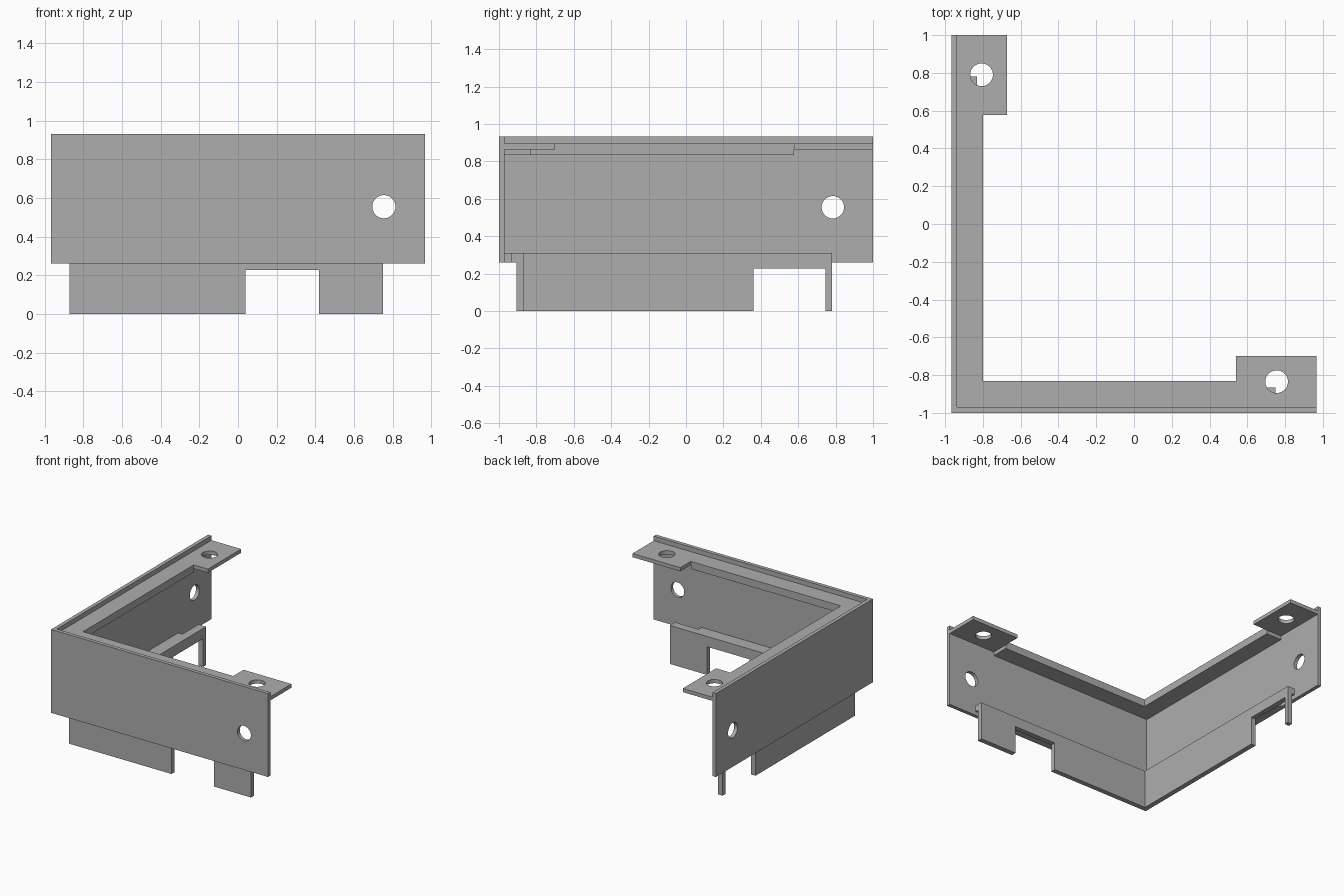
import bpy
import bmesh
from math import radians
from mathutils import Matrix, Vector

cube = bpy.data.objects.get("Cube")
if cube:
    bpy.data.objects.remove(cube, do_unlink=True)

grey = bpy.data.materials.new("plain grey")
grey.use_nodes = True
colour = (0.42, 0.42, 0.42, 1)
grey.diffuse_color = colour
grey.node_tree.nodes["Principled BSDF"].inputs["Base Color"].default_value = colour

# Outer extents of the corner
LEFT, RIGHT, FRONT, BACK = -0.967, 0.967, -1.0, 1.0
WALL, RIM, LEDGE_TOP = 0.03, 0.932, 0.895
SKIRT_X, SKIRT_Y = 0.75, 0.78
TAB_X, TAB_Y = 0.54, 0.577
HOLE = 0.06


def finish(name, bm):
    bmesh.ops.recalc_face_normals(bm, faces=bm.faces)
    mesh = bpy.data.meshes.new(name)
    bm.to_mesh(mesh)
    bm.free()
    obj = bpy.data.objects.new(name, mesh)
    mesh.materials.append(grey)
    bpy.context.collection.objects.link(obj)
    return obj


def prism(name, outline, z0, z1):
    """Extrude a plan outline from z0 up to z1."""
    bm = bmesh.new()
    face = bm.faces.new([bm.verts.new((x, y, z0)) for x, y in outline])
    top = bmesh.ops.extrude_face_region(bm, geom=[face])["geom"]
    verts = [v for v in top if isinstance(v, bmesh.types.BMVert)]
    bmesh.ops.translate(bm, verts=verts, vec=(0, 0, z1 - z0))
    return finish(name, bm)


def block(name, x0, x1, y0, y1, z0, z1):
    return prism(name, [(x0, y0), (x1, y0), (x1, y1), (x0, y1)], z0, z1)


def angle_outline(outer, inner, end_x, end_y):
    """L-shaped plan between two insets from the outer corner."""
    ox, oy, ix, iy = LEFT + outer, FRONT + outer, LEFT + inner, FRONT + inner
    return [(ox, oy), (end_x, oy), (end_x, iy), (ix, iy), (ix, end_y), (ox, end_y)]


def cut(obj, cutter):
    cutter.hide_render = True
    mod = obj.modifiers.new("cut", "BOOLEAN")
    mod.operation, mod.solver, mod.object = "DIFFERENCE", "EXACT", cutter
    bpy.context.view_layer.objects.active = obj
    bpy.ops.object.modifier_apply(modifier=mod.name)
    bpy.data.objects.remove(cutter, do_unlink=True)


def drill(obj, centre, axis):
    bm = bmesh.new()
    turn = Vector((0, 0, 1)).rotation_difference(Vector(axis)).to_matrix().to_4x4()
    bmesh.ops.create_cone(bm, cap_ends=True, segments=40, radius1=HOLE, radius2=HOLE,
                          depth=0.2, matrix=Matrix.Translation(centre) @ turn)
    cut(obj, finish("hole_cutter", bm))


# Outer walls with a screw hole near each end
walls = prism("outer_walls", angle_outline(0, WALL, RIGHT, BACK), 0.26, RIM)
drill(walls, (0.755, FRONT, 0.555), (0, 1, 0))
drill(walls, (LEFT, 0.785, 0.555), (1, 0, 0))

# Ledge inside the rim, stopping at the tabs
ledge = prism("ledge", angle_outline(WALL, 0.168, TAB_X, TAB_Y), 0.835, LEDGE_TOP)

# Thin mounting tabs with holes
front_tab = block("front_tab", TAB_X, RIGHT, FRONT + WALL, -0.70, 0.865, LEDGE_TOP)
drill(front_tab, (0.755, -0.835, 0.88), (0, 0, 1))
side_tab = block("side_tab", LEFT + WALL, -0.672, TAB_Y, BACK, 0.865, LEDGE_TOP)
drill(side_tab, (-0.807, 0.79, 0.88), (0, 0, 1))

# Inset lower skirt with a notch in each run
skirt = prism("lower_skirt", angle_outline(0.095, 0.135, SKIRT_X, SKIRT_Y), 0, 0.31)
cut(skirt, block("front_notch_cutter", 0.04, 0.42, -0.95, -0.82, -0.1, 0.227))
cut(skirt, block("side_notch_cutter", -0.92, -0.79, 0.36, 0.745, -0.1, 0.227))

# Shoulder joining skirt to walls, standing clear of the walls at both ends
shoulder = prism("shoulder", angle_outline(WALL, 0.095, TAB_X, TAB_Y), 0.26, 0.31)
front_end = block("front_shoulder_end", TAB_X, SKIRT_X, FRONT + 0.068, FRONT + 0.095, 0.26, 0.31)
side_end = block("side_shoulder_end", LEFT + 0.068, LEFT + 0.095, TAB_Y, SKIRT_Y, 0.26, 0.31)

# Round holes smooth, edges crisp
bpy.ops.object.select_all(action="DESELECT")
for part in (walls, ledge, front_tab, side_tab, skirt, shoulder, front_end, side_end):
    part.select_set(True)
bpy.context.view_layer.objects.active = walls
bpy.ops.object.shade_smooth_by_angle(angle=radians(30))
